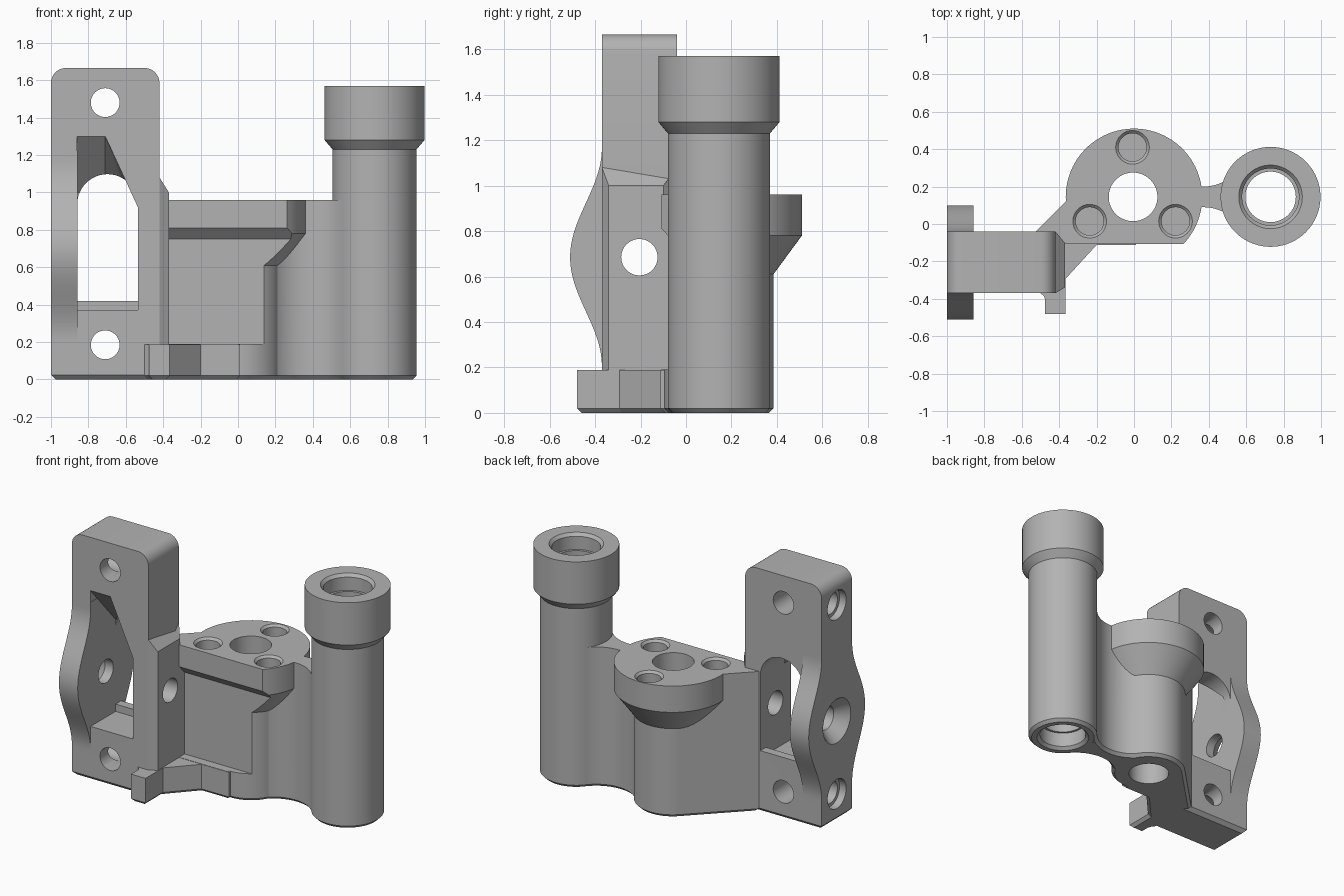
import bpy, bmesh
from math import pi, sin, cos, sqrt, atan2
from mathutils import Vector

cube = bpy.data.objects.get("Cube")
if cube:
    bpy.data.objects.remove(cube, do_unlink=True)

grey = bpy.data.materials.new("plain_grey")
grey.use_nodes = True
grey.diffuse_color = (0.45, 0.45, 0.45, 1)
grey.node_tree.nodes["Principled BSDF"].inputs["Base Color"].default_value = grey.diffuse_color


def place(axis, u, v, w):
    return Vector({"Z": (u, v, w), "Y": (u, w, v), "X": (w, u, v)}[axis])


def finish(name, bm):
    bmesh.ops.recalc_face_normals(bm, faces=bm.faces)
    mesh = bpy.data.meshes.new(name)
    bm.to_mesh(mesh)
    bm.free()
    mesh.materials.append(grey)
    ob = bpy.data.objects.new(name, mesh)
    bpy.context.collection.objects.link(ob)
    return ob


def loft(name, axis, rings, chamfer=0):
    """Skin a stack of equal outlines; rings are (points, level)."""
    bm = bmesh.new()
    loops = [[bm.verts.new(place(axis, u, v, w)) for u, v in pts] for pts, w in rings]
    n = len(loops[0])
    for a, b in zip(loops, loops[1:]):
        for i in range(n):
            j = (i + 1) % n
            bm.faces.new((a[i], a[j], b[j], b[i]))
    bm.faces.new(loops[0])
    bm.faces.new(loops[-1])
    if chamfer:
        bmesh.ops.recalc_face_normals(bm, faces=bm.faces)
        low = [e for e in bm.edges if all(abs(v.co.z) < 1e-5 for v in e.verts)]
        bmesh.ops.bevel(bm, geom=low, offset=chamfer, segments=1, affect="EDGES")
    return finish(name, bm)


def prism(name, axis, pts, a, b, chamfer=0):
    return loft(name, axis, [(pts, a), (pts, b)], chamfer)


def arc(cx, cy, r, a0, a1, n):
    return [(cx + r * cos(a0 + (a1 - a0) * i / n), cy + r * sin(a0 + (a1 - a0) * i / n))
            for i in range(n + 1)]


def lathe(name, axis, centre, profile, n=64):
    """Turned shape; profile is (radius, level) along the axis."""
    return loft(name, axis, [(arc(*centre, r, 0, 2 * pi, n)[:-1], w) for r, w in profile])


def combine(target, operation, *others):
    for other in others:
        mod = target.modifiers.new("join", "BOOLEAN")
        mod.operation, mod.solver, mod.object = operation, "EXACT", other
        with bpy.context.temp_override(object=target, active_object=target):
            bpy.ops.object.modifier_apply(modifier=mod.name)
        bpy.data.objects.remove(other, do_unlink=True)


def cut(target, *others):
    combine(target, "DIFFERENCE", *others)


def add(target, *others):
    combine(target, "UNION", *others)


CY = 0.145          # depth of the hub and column axes
FY, FZ = -0.205, 0.685   # centre of the frame's side bore

# --- Mounting frame: upright block with rounded top
outline = [(-1, 0), (-0.42, 0)] + arc(-0.5, 1.585, 0.08, 0, pi / 2, 8) \
    + arc(-0.92, 1.585, 0.08, pi / 2, pi, 8)
frame = prism("mounting_frame", "Y", outline, -0.37, -0.04, 0.025)

# Thickened right wall with a sloping top
wall = [(-0.5, -0.37), (-0.42, -0.37), (-0.37, -0.34), (-0.37, -0.1), (-0.42, -0.04), (-0.5, -0.04)]
rib = prism("right_wall", "Z", wall, 0, 1.08, 0.02)
for v in rib.data.vertices:
    if v.co.z > 1 and v.co.x > -0.4:
        v.co.z = 1.0
add(frame, rib)

# Window: wide tapered pocket in front, arched opening behind
mouth = [(-0.86, 0.37), (-0.535, 0.37), (-0.535, 0.92), (-0.71, 1.3), (-0.86, 1.3)]
throat = [(x, min(z, 1.0)) for x, z in mouth]
pocket = loft("pocket", "Y", [(mouth, -0.6), (mouth, -0.37), (throat, -0.1)])
arch = [(-0.86, 0.42), (-0.535, 0.42)] + arc(-0.6975, 0.935, 0.1625, 0, pi, 24)
cut(frame, pocket, prism("arch", "Y", arch, -0.3, 0.3))

# Side flange swelling around the side bore
def half_width(z):
    d = abs(z - FZ) / 0.48
    return 0.165 + (0.07 * (1 + cos(pi * d)) if d < 1 else 0)


levels = [0.15 + 1.07 * i / 40 for i in range(41)]
bell = [(FY - half_width(z), z) for z in levels] \
    + [(FY + half_width(z), z) for z in reversed(levels)]
add(frame, prism("side_flange", "X", bell, -1, -0.858))

# Frame bores
cut(frame, lathe("side_bore", "X", (FY, FZ),
                 [(0.16, -1.01), (0.15, -1), (0.08, -0.92), (0.08, -0.2)], 48))
for z in (0.185, 1.48):
    cut(frame,
        lathe("bolt_bore", "Y", (-0.71, z), [(0.077, -0.6), (0.077, 0.2)], 48),
        lathe("blind_bore", "X", (FY, z),
              [(0.1, -1.1), (0.1, -0.95), (0.077, -0.95), (0.077, -0.71)], 48))

# --- Hub: flanged boss with a web reaching the frame
hub = lathe("hub", "Z", (0, CY),
            [(0.22, 0), (0.24, 0.02), (0.24, 0.61), (0.365, 0.78), (0.365, 0.96)], 96)
t = 0.24 / sqrt(2)
web = [(-0.45, -0.11), (0, -0.11), (0, CY), (-t, CY + t), (-0.525, -0.04)]
add(hub, prism("web", "Z", web, 0, 0.96, 0.02))

# Recess along the front, leaving a lip above and a ledge below
recess = [(-1, 0.19), (-0.05, 0.19), (-0.05, 0.75), (-0.108, 0.81), (-0.108, 1.5), (-1, 1.5)]
cut(hub, prism("recess", "X", recess, -0.37, 0.6))

# Foot and locating tab
foot = [(-0.45, -0.33), (-0.4, -0.33), (-0.2, -0.112), (0.01, -0.112), (0.01, 0), (-0.45, 0)]
tab = [(-0.475, -0.48), (-0.365, -0.48), (-0.365, -0.25), (-0.5, -0.25),
       (-0.5, -0.37), (-0.482, -0.385), (-0.475, -0.405)]
add(hub, prism("foot", "Z", foot, 0, 0.188, 0.02), prism("tab", "Z", tab, 0, 0.188, 0.02))

# Neck with concave sides between hub and column
nx, nr, nh = 0.37, 0.242, 0.297
a0, a1 = atan2(-nh, -nx), atan2(-nh, 0.73 - nx)
side = arc(nx, nh, nr, a0, a1, 20)
neck = [(x, CY + y) for x, y in side] + [(x, CY - y) for x, y in reversed(side)]
add(hub, prism("neck", "Z", neck, 0, 0.96, 0.02))

# Hub bore and three screw holes
cut(hub, lathe("hub_bore", "Z", (-0.005, CY), [(0.13, -0.2), (0.13, 1.2)]))
for x, y in ((-0.008, 0.41), (-0.237, 0.015), (0.222, 0.015)):
    cut(hub, lathe("screw_hole", "Z", (x, y),
                   [(0.075, 0.82), (0.075, 0.945), (0.09, 0.96), (0.09, 1.1)], 48))

# --- Column with enlarged head and stepped bore
column = lathe("column", "Z", (0.73, CY),
               [(0.205, 0), (0.225, 0.02), (0.225, 1.23), (0.267, 1.28), (0.267, 1.57)], 96)
cut(column, lathe("column_bore", "Z", (0.73, CY),
                  [(0.17, -0.1), (0.17, 0), (0.15, 0.02), (0.15, 0.12), (0.135, 0.12),
                   (0.135, 1.46), (0.152, 1.46), (0.152, 1.55), (0.17, 1.57), (0.17, 1.7)]))

# Smooth shading with crisp edges
bpy.ops.object.select_all(action="DESELECT")
for ob in (frame, hub, column):
    ob.select_set(True)
    bpy.context.view_layer.objects.active = ob
bpy.ops.object.shade_smooth_by_angle(angle=0.5)
